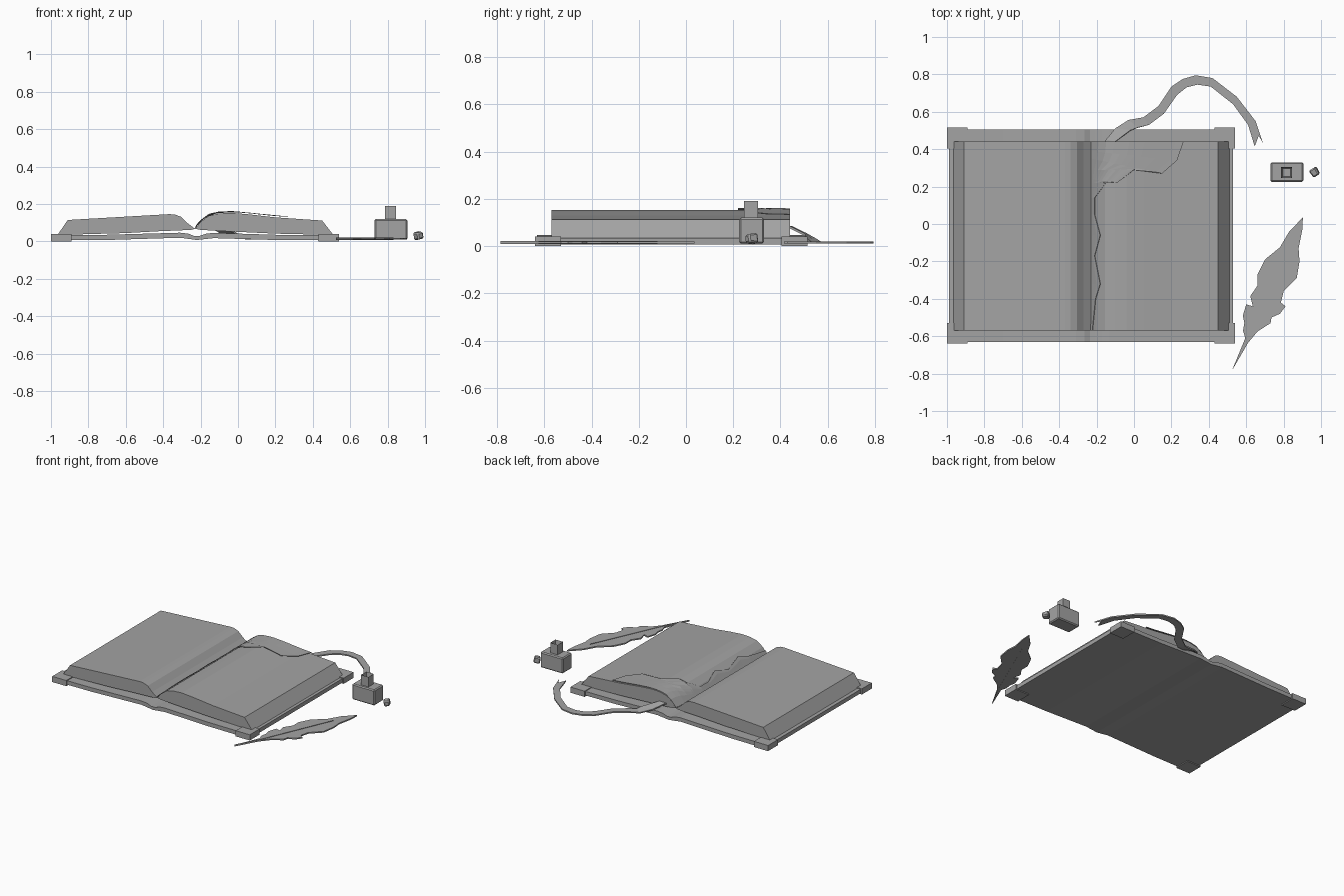
import bpy
import bmesh
from math import radians
from mathutils import Matrix, Vector

old = bpy.data.objects.get("Cube")
if old:
    bpy.data.objects.remove(old, do_unlink=True)

grey = bpy.data.materials.new("plain grey")
grey.use_nodes = True
colour = (0.37, 0.37, 0.37, 1)
grey.diffuse_color = colour
grey.node_tree.nodes["Principled BSDF"].inputs["Base Color"].default_value = colour


def finish(name, bm):
    bmesh.ops.recalc_face_normals(bm, faces=bm.faces)
    mesh = bpy.data.meshes.new(name)
    bm.to_mesh(mesh)
    bm.free()
    mesh.materials.append(grey)
    obj = bpy.data.objects.new(name, mesh)
    bpy.context.collection.objects.link(obj)
    return obj


def prism(name, outline, start, end, axis):
    """Extrude a flat outline along y (outline in xz) or z (outline in xy)."""
    bm = bmesh.new()
    place = (lambda p, d: (p[0], d, p[1])) if axis == "y" else (lambda p, d: (p[0], p[1], d))
    a = [bm.verts.new(place(p, start)) for p in outline]
    b = [bm.verts.new(place(p, end)) for p in outline]
    bm.faces.new(a)
    bm.faces.new(b[::-1])
    for i in range(len(a)):
        j = (i + 1) % len(a)
        bm.faces.new((a[i], a[j], b[j], b[i]))
    return finish(name, bm)


def sheet(name, rows, thickness):
    """Skin a grid of points and give it thickness."""
    bm = bmesh.new()
    grid = [[bm.verts.new(p) for p in row] for row in rows]
    for r, s in zip(grid, grid[1:]):
        for i in range(len(r) - 1):
            bm.faces.new((r[i], r[i + 1], s[i + 1], s[i]))
    obj = finish(name, bm)
    mod = obj.modifiers.new("thickness", "SOLIDIFY")
    mod.thickness = thickness
    mod.offset = 0
    return obj


def box(name, low, high, bevel=0):
    low, high = Vector(low), Vector(high)
    bm = bmesh.new()
    bmesh.ops.create_cube(bm, size=1, matrix=Matrix.Translation((low + high) / 2)
                          @ Matrix.Diagonal((high - low).to_4d()))
    if bevel:
        bmesh.ops.bevel(bm, geom=bm.edges[:], offset=bevel, segments=1, affect="EDGES")
    return finish(name, bm)


# Cover board with a soft wave at the spine
cover_top = [(-.99, .034), (-.7, .036), (-.31, .047), (-.265, .042), (-.235, .03),
             (-.205, .03), (-.17, .042), (-.13, .046), (.2, .036), (.53, .034)]
cover_bottom = [(.53, .006), (.2, .008), (-.13, .018), (-.22, .008), (-.31, .02), (-.7, .008), (-.99, .006)]
prism("cover", cover_top + cover_bottom, -.63, .505, "y")

# Metal corner caps
for side, x in (("right", -1), ("left", .54)):
    for end, y in (("front", -.64), ("back", .515)):
        inner_x = x + (.11 if x < 0 else -.11)
        inner_y = y + (.11 if y < 0 else -.11)
        box(f"corner_cap_{end}_{side}", (min(x, inner_x), min(y, inner_y), 0),
            (max(x, inner_x), max(y, inner_y), .04))

# Page blocks, open at the spine
right_block = [(-.965, .035), (-.91, .115), (-.37, .146), (-.34, .145), (-.305, .132),
               (-.27, .098), (-.23, .068), (-.25, .062), (-.42, .055), (-.6, .045)]
prism("pages_right", right_block, -.57, .44, "y")
page_curve = [(-.23, .068), (-.2, .105), (-.155, .138), (-.1, .15), (-.04, .153),
              (.05, .146), (.2, .129), (.45, .112)]
prism("pages_left", page_curve + [(.51, .035), (.2, .042), (-.05, .054), (-.2, .062)], -.57, .44, "y")


def page_height(x):
    for (x0, z0), (x1, z1) in zip(page_curve, page_curve[1:]):
        if x <= x1:
            return z0 + (z1 - z0) * (x - x0) / (x1 - x0)
    return page_curve[-1][1]


# Torn leaf lying over the left page block
torn_edge = [(-.222, -.57), (-.205, -.4), (-.18, -.32), (-.21, -.17), (-.18, -.06), (-.21, .05),
             (-.21, .14), (-.15, .22), (-.09, .22), (0, .29), (.15, .27), (.23, .34), (.265, .44)]
spine_y = [-.57, -.4, -.32, -.17, -.06, .05, .14, .22, .24, .29, .35, .39, .44]
rows = []
for (ex, ey), sy in zip(torn_edge, spine_y):
    row = []
    for k in range(13):
        t = k / 12
        x = -.23 + (ex + .23) * t
        row.append((x, sy + (ey - sy) * t, page_height(x) + .005 + .004 * t))
    rows.append(row)
sheet("torn_page", rows, .003)

# Bookmark ribbon, leaving the spine and resting on the ground
outer = [(-.19, .38), (-.15, .45), (-.1, .51), (-.03, .555), (.05, .57), (.13, .63), (.2, .735),
         (.26, .775), (.33, .795), (.42, .78), (.55, .68), (.65, .55), (.69, .43)]
inner = [(-.14, .37), (-.1, .44), (-.02, .5), (.02, .515), (.08, .53), (.16, .59), (.23, .69),
         (.28, .73), (.34, .745), (.41, .735), (.53, .64), (.61, .53), (.645, .415)]
heights = [.085, .08, .05, .025] + [.015] * 9
rows = []
for i, (a, b, z) in enumerate(zip(outer, inner, heights)):
    middle = [(a[0] + b[0]) / 2, (a[1] + b[1]) / 2]
    if i == len(outer) - 1:
        middle[1] += .05
    rows.append([(*a, z), (*middle, z), (*b, z)])
sheet("bookmark_ribbon", rows, .009)

# Feather and its shaft
feather = [(.523, -.785), (.595, -.61), (.583, -.57), (.59, -.53), (.582, -.49), (.6, -.43),
           (.635, -.44), (.622, -.385), (.66, -.33), (.66, -.27), (.7, -.19), (.78, -.125),
           (.83, -.04), (.903, .035), (.9, -.03), (.88, -.13), (.885, -.2), (.87, -.29),
           (.8, -.36), (.785, -.42), (.81, -.44), (.78, -.48), (.735, -.5), (.73, -.53),
           (.66, -.575), (.61, -.635)]
prism("feather", feather, .01, .019, "z")
prism("feather_shaft", [(.523, -.785), (.602, -.625), (.832, -.12), (.61, -.63)], .009, .022, "z")

# Ink bottle with an open square neck
box("ink_bottle", (.73, .225, .01), (.905, .33, .12), .007)
bm = bmesh.new()
bmesh.ops.create_cube(bm, size=1, matrix=Matrix.Translation((.816, .275, .152))
                      @ Matrix.Diagonal((.058, .058, .076, 1)))
bm.normal_update()
top = [f for f in bm.faces if f.normal.z > .9]
bmesh.ops.inset_region(bm, faces=top, thickness=.012)
bmesh.ops.translate(bm, verts=top[0].verts[:], vec=(0, 0, -.05))
finish("bottle_neck", bm)

# Tapered stopper lying beside the bottle
bm = bmesh.new()
bmesh.ops.create_cube(bm, size=1)
for v in bm.verts:
    wide = .044 if v.co.x < 0 else .036
    v.co = (v.co.x * .045, v.co.y * wide, v.co.z * wide)
bmesh.ops.bevel(bm, geom=bm.edges[:], offset=.007, segments=1, affect="EDGES")
bmesh.ops.transform(bm, verts=bm.verts, matrix=Matrix.Translation((.966, .277, .031))
                    @ Matrix.Rotation(radians(-58), 4, "Z") @ Matrix.Rotation(radians(12), 4, "X"))
finish("bottle_stopper", bm)
